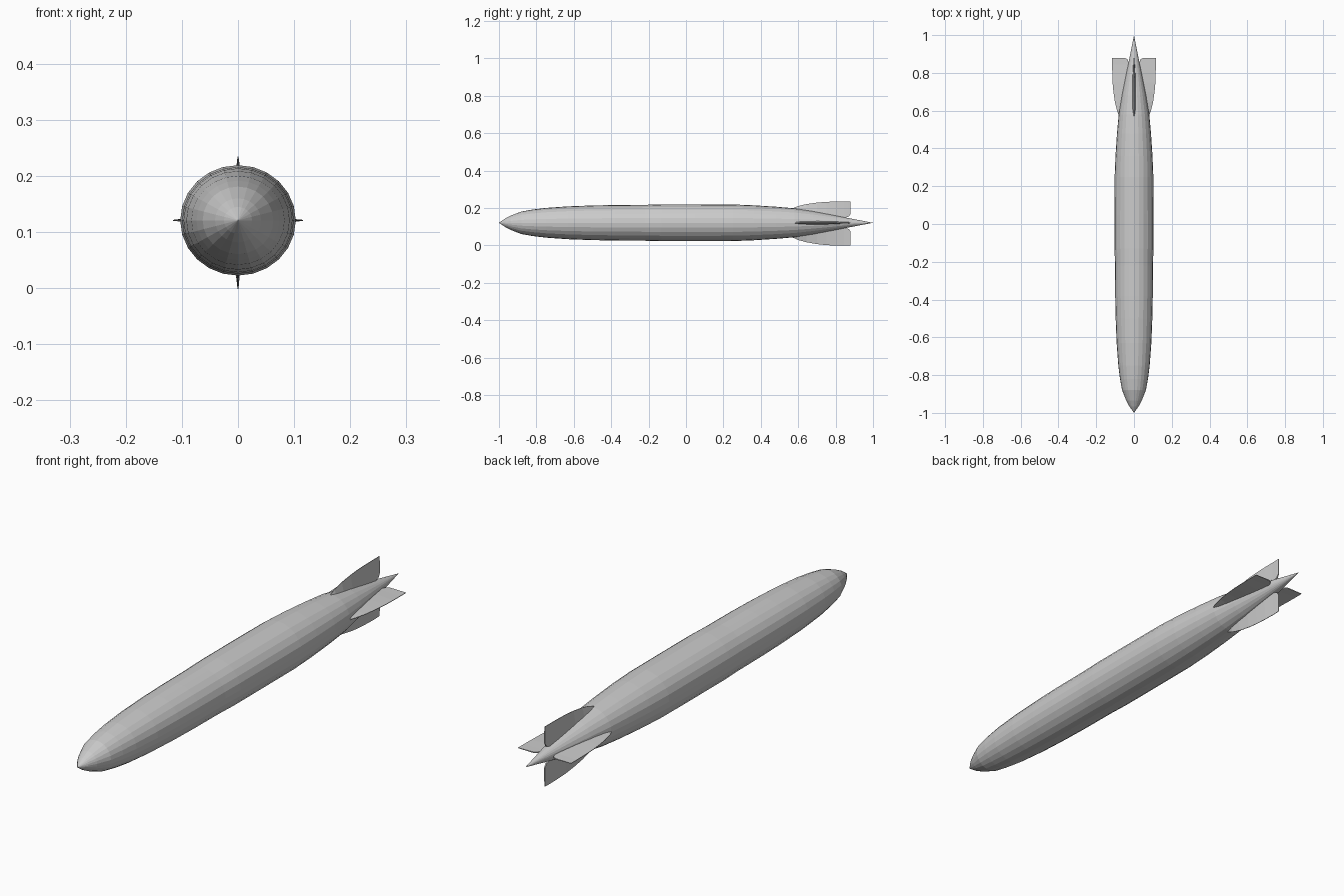
import bpy, bmesh, math

if "Cube" in bpy.data.objects:
    bpy.data.objects.remove(bpy.data.objects["Cube"])

CZ = 0.121      # height of the hull axis
SIDES = 24
# hull profile: (y, radius)
HULL = [(-0.965, 0.025), (-0.935, 0.041), (-0.88, 0.063), (-0.82, 0.074), (-0.75, 0.083),
        (-0.63, 0.092), (-0.5, 0.097), (-0.38, 0.0995), (-0.22, 0.1005), (-0.13, 0.103),
        (0.05, 0.103), (0.25, 0.1025), (0.36, 0.098), (0.48, 0.090), (0.58, 0.081),
        (0.68, 0.065), (0.77, 0.047), (0.85, 0.030), (0.93, 0.014)]


def finish(bm, name):
    bmesh.ops.recalc_face_normals(bm, faces=bm.faces)
    mesh = bpy.data.meshes.new(name)
    bm.to_mesh(mesh)
    bm.free()
    ob = bpy.data.objects.new(name, mesh)
    bpy.context.collection.objects.link(ob)
    return ob


# Hull: rings skinned together, closed with pointed nose and tail
bm = bmesh.new()
rings = []
for y, r in HULL:
    ring = []
    for i in range(SIDES):
        a = 2 * math.pi * i / SIDES
        ring.append(bm.verts.new((r * math.cos(a), y, CZ + 0.955 * r * math.sin(a))))
    rings.append(ring)
nose = bm.verts.new((0, -1, CZ))
tail = bm.verts.new((0, 1, CZ))
for i in range(SIDES):
    j = (i + 1) % SIDES
    for a, b in zip(rings, rings[1:]):
        bm.faces.new((a[i], a[j], b[j], b[i]))
    bm.faces.new((nose, rings[0][j], rings[0][i]))
    bm.faces.new((tail, rings[-1][i], rings[-1][j]))
finish(bm, "airship_hull")

# Fin wedge sections: (y, root radius, outer radius, half thickness at root)
FIN = [(0.56, 0.070, 0.074, 0.004), (0.60, 0.066, 0.090, 0.009), (0.645, 0.060, 0.101, 0.010),
       (0.70, 0.050, 0.109, 0.010), (0.75, 0.040, 0.1135, 0.009), (0.80, 0.032, 0.115, 0.007),
       (0.845, 0.026, 0.1155, 0.004), (0.87, 0.033, 0.1155, 0.003), (0.88, 0.048, 0.1155, 0.002)]


def fin(name, angle, reach):
    bm = bmesh.new()
    c, s = math.cos(angle), math.sin(angle)

    def vert(r, y, t):
        return bm.verts.new((r * c - t * s, y, CZ + r * s + t * c))

    secs = []
    for y, r0, r1, t in FIN:
        tip = r0 + (r1 - r0) * reach
        secs.append([vert(r0, y, -t), vert(tip, y, -0.001), vert(tip, y, 0.001), vert(r0, y, t)])
    for a, b in zip(secs, secs[1:]):
        for i in range(4):
            j = (i + 1) % 4
            bm.faces.new((a[i], a[j], b[j], b[i]))
    bm.faces.new(secs[0])
    bm.faces.new(secs[-1])
    finish(bm, name)


# Four tail fins; the lower one reaches slightly further, down to the ground
for k, (name, reach) in enumerate([("right_fin", 1.0), ("upper_fin", 0.98),
                                   ("left_fin", 1.0), ("lower_fin", 1.08)]):
    fin(name, k * math.pi / 2, reach)
